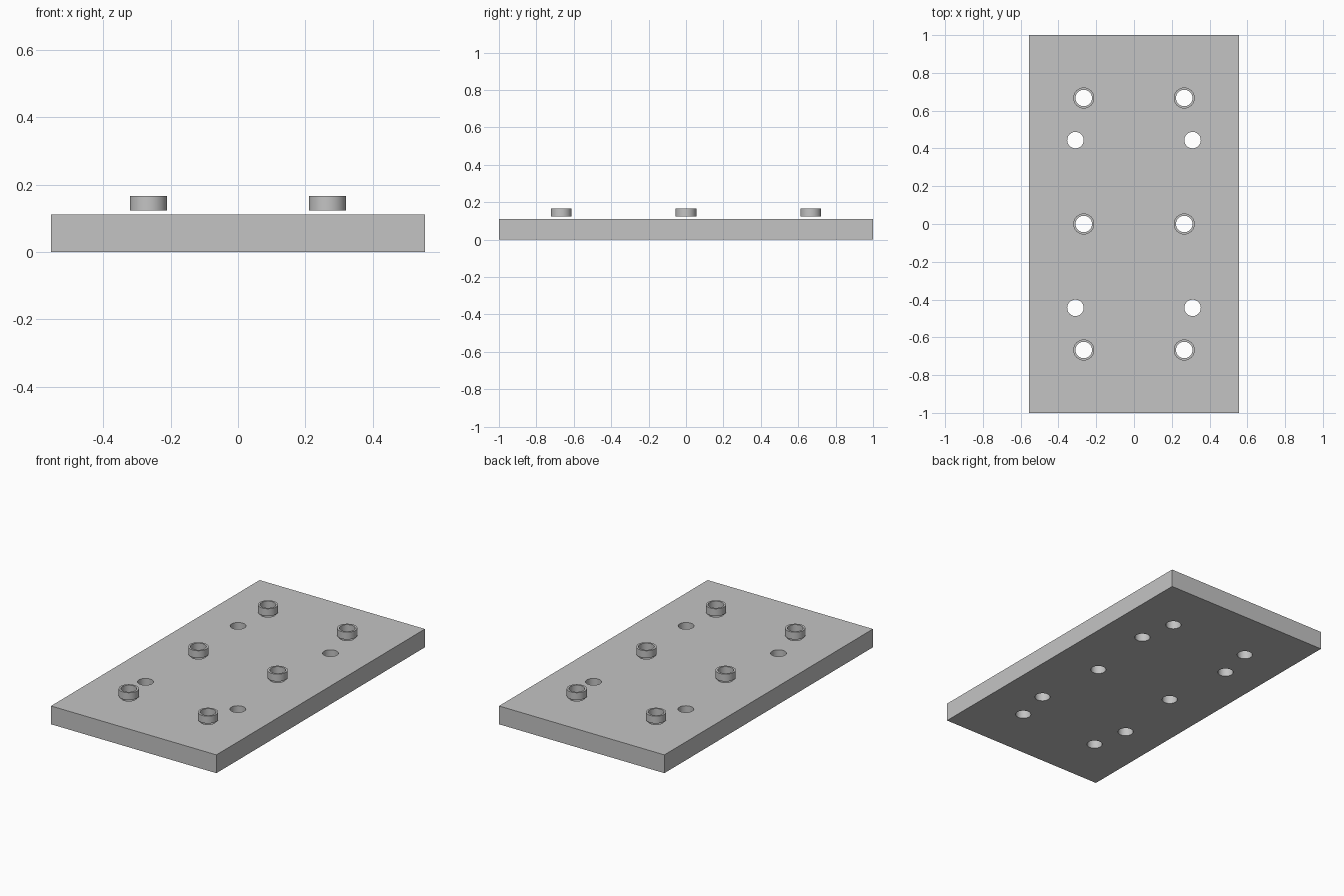
import bpy, bmesh, math
from mathutils import Matrix, Vector

if "Cube" in bpy.data.objects:
    bpy.data.objects.remove(bpy.data.objects["Cube"])

WIDTH, LENGTH, THICK = 1.11, 2.0, 0.111
BORE, RIM = 0.0435, 0.0555          # hole radius, spacer outer radius
RING_LOW, RING_HIGH = 0.123, 0.167  # spacers hover just above the plate
SEGMENTS = 48

grey = bpy.data.materials.new("plain_grey")
grey.use_nodes = True
colour = (0.55, 0.55, 0.55, 1)
grey.diffuse_color = colour
grey.node_tree.nodes["Principled BSDF"].inputs["Base Color"].default_value = colour


def make_object(name, bm):
    bmesh.ops.recalc_face_normals(bm, faces=bm.faces)
    mesh = bpy.data.meshes.new(name)
    bm.to_mesh(mesh)
    bm.free()
    mesh.materials.append(grey)
    obj = bpy.data.objects.new(name, mesh)
    bpy.context.collection.objects.link(obj)
    return obj


def activate(obj):
    bpy.ops.object.select_all(action="DESELECT")
    obj.select_set(True)
    bpy.context.view_layer.objects.active = obj


def smooth(obj):
    activate(obj)
    bpy.ops.object.shade_smooth_by_angle(angle=math.radians(30))


spacer_spots = [(sx * 0.266, y) for sx in (-1, 1) for y in (-0.667, 0, 0.667)]
screw_spots = [(sx * 0.31, y) for sx in (-1, 1) for y in (-0.444, 0.444)]

# Flat base plate
bm = bmesh.new()
bmesh.ops.create_cube(bm, size=1, matrix=Matrix.Translation((0, 0, THICK / 2))
                      @ Matrix.Diagonal((WIDTH, LENGTH, THICK, 1)))
plate = make_object("base_plate", bm)

# Through holes, under the spacers and for the screws
bm = bmesh.new()
for x, y in spacer_spots + screw_spots:
    bmesh.ops.create_cone(bm, cap_ends=True, segments=SEGMENTS, radius1=BORE, radius2=BORE,
                          depth=THICK * 3, matrix=Matrix.Translation((x, y, THICK / 2)))
cutter = make_object("hole_cutter", bm)
cutter.hide_render = True
cut = plate.modifiers.new("holes", "BOOLEAN")
cut.operation = "DIFFERENCE"
cut.solver = "EXACT"
cut.object = cutter
activate(plate)
bpy.ops.object.modifier_apply(modifier=cut.name)
bpy.data.objects.remove(cutter)
smooth(plate)

# Ring spacers, each a rectangular section spun around its axis
for i, (x, y) in enumerate(spacer_spots, 1):
    bm = bmesh.new()
    section = [bm.verts.new((r, 0, z)) for r, z in
               ((BORE, RING_LOW), (RIM, RING_LOW), (RIM, RING_HIGH), (BORE, RING_HIGH))]
    edges = [bm.edges.new((section[k], section[(k + 1) % 4])) for k in range(4)]
    bmesh.ops.spin(bm, geom=section + edges, cent=(0, 0, 0), axis=(0, 0, 1),
                   angle=math.tau, steps=SEGMENTS, use_merge=False)
    bmesh.ops.remove_doubles(bm, verts=bm.verts, dist=0.0001)
    bmesh.ops.translate(bm, verts=bm.verts, vec=Vector((x, y, 0)))
    smooth(make_object(f"ring_spacer_{i}", bm))
